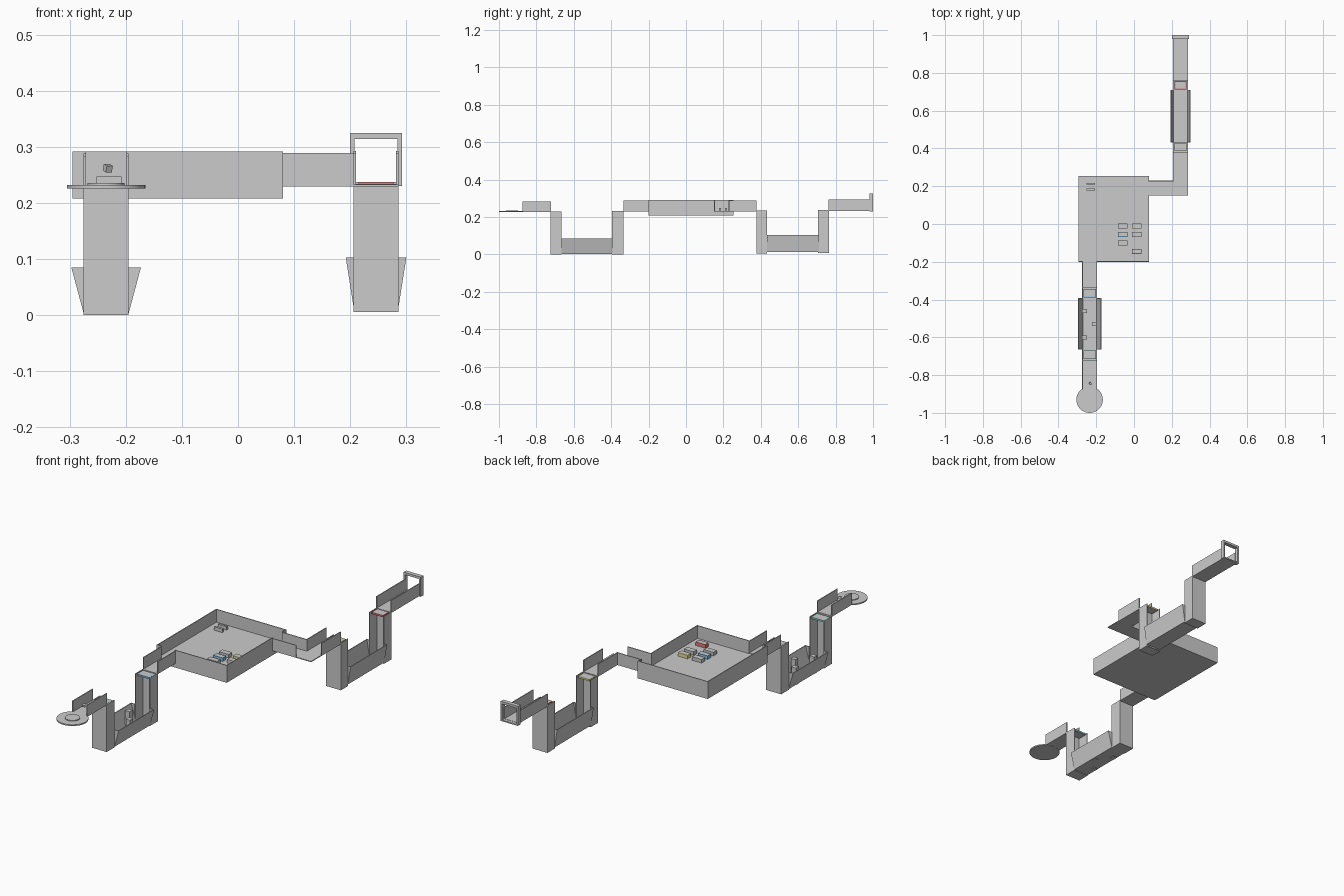
import bpy, bmesh
from mathutils import Matrix, Vector

if "Cube" in bpy.data.objects:
    bpy.data.objects.remove(bpy.data.objects["Cube"])

T = 0.004  # sheet thickness


def box_into(bm, x0, x1, y0, y1, z0, z1):
    c = Vector(((x0 + x1) / 2, (y0 + y1) / 2, (z0 + z1) / 2))
    m = Matrix.Translation(c) @ Matrix.Diagonal((x1 - x0, y1 - y0, z1 - z0, 1))
    bmesh.ops.create_cube(bm, size=1, matrix=m)


def prism_into(bm, profile, y0, y1):
    """Extrude an (x, z) profile along y."""
    f = bm.faces.new([bm.verts.new((x, y0, z)) for x, z in profile])
    r = bmesh.ops.extrude_face_region(bm, geom=[f])
    bmesh.ops.translate(bm, vec=(0, y1 - y0, 0),
                        verts=[v for v in r["geom"] if isinstance(v, bmesh.types.BMVert)])


def finish(bm, name, color=None):
    bmesh.ops.recalc_face_normals(bm, faces=bm.faces)
    me = bpy.data.meshes.new(name)
    bm.to_mesh(me)
    bm.free()
    ob = bpy.data.objects.new(name, me)
    bpy.context.collection.objects.link(ob)
    if color:
        mat = bpy.data.materials.get(color[0]) or bpy.data.materials.new(color[0])
        mat.diffuse_color = color[1]
        mat.use_nodes = True
        mat.node_tree.nodes["Principled BSDF"].inputs["Base Color"].default_value = mat.diffuse_color
        me.materials.append(mat)
    return ob


def boxes(name, items, color=None):
    bm = bmesh.new()
    for b in items:
        box_into(bm, *b)
    return finish(bm, name, color)


RED = ("red", (0.75, 0.2, 0.2, 1))
BLUE = ("blue", (0.25, 0.55, 0.8, 1))
YELLOW = ("yellow", (0.8, 0.75, 0.3, 1))
TEAL = ("teal", (0.3, 0.65, 0.6, 1))


def channel_y(name, x0, x1, y0, y1, z0, z1):
    """Open-topped channel running along y."""
    boxes(name, [(x0, x1, y0, y1, z0, z0 + T), (x0, x0 + T, y0, y1, z0, z1),
                 (x1 - T, x1, y0, y1, z0, z1)])


def shaft(name, x0, x1, y0, y1, z0, z1, back):
    """Vertical channel: closed at the outer side (back = -1 or 1), open to the trough."""
    yb = (y0, y0 + T) if back < 0 else (y1 - T, y1)
    boxes(name, [(x0, x1, y0, y1, z0, z0 + T), (x0, x0 + T, y0, y1, z0, z1),
                 (x1 - T, x1, y0, y1, z0, z1), (x0, x1, *yb, z0, z1)])


def trough(name, x0, x1, flare, y0, y1, z0, z1):
    """Trough with outward leaning walls and triangular end webs."""
    bm = bmesh.new()
    prism_into(bm, [(x0, z0), (x1, z0), (x1 + flare, z1), (x1 + flare - T, z1),
                    (x1 - T, z0 + T), (x0 + T, z0 + T), (x0 - flare + T, z1),
                    (x0 - flare, z1)], y0, y1)
    for ya in (y0, y1 - T):
        prism_into(bm, [(x0, z0), (x0, z1), (x0 - flare, z1)], ya, ya + T)
        prism_into(bm, [(x1, z0), (x1, z1), (x1 + flare, z1)], ya, ya + T)
    finish(bm, name)


def plate(name, x, y, w, d, z0, z1, color):
    """Small block: coloured rim around a grey core."""
    t, a, b = 0.004, w / 2, d / 2
    if color:
        boxes(name + "_rim", [(x - a, x + a, y - b, y - b + t, z0, z1),
                              (x - a, x + a, y + b - t, y + b, z0, z1),
                              (x - a, x - a + t, y - b + t, y + b - t, z0, z1),
                              (x + a - t, x + a, y - b + t, y + b - t, z0, z1)], color)
        a, b = a - t, b - t
    boxes(name, [(x - a, x + a, y - b, y + b, z0, z1)])


# central tray: raised floor, thin walls with gaps at both channels
TX0, TX1, TY0, TY1, Z0, Z1, ZF = -0.295, 0.08, -0.20, 0.255, 0.208, 0.292, 0.230
boxes("tray", [
    (TX0, TX1, TY0, TY1, Z0, ZF),
    (TX0, TX0 + T, TY0, TY1, ZF, Z1),
    (TX0, TX1, TY1 - T, TY1, ZF, Z1),
    (TX0, -0.271, TY0, TY0 + T, ZF, Z1), (-0.199, TX1, TY0, TY0 + T, ZF, Z1),
    (TX1 - T, TX1, TY0, 0.154, ZF, Z1), (TX1 - T, TX1, 0.226, TY1, ZF, Z1)])

# blocks lying in the tray
bricks = [(-0.06, -0.01, None), (0.015, -0.01, YELLOW), (-0.06, -0.055, BLUE),
          (0.015, -0.055, None), (-0.06, -0.10, None), (0.015, -0.145, RED)]
for i, (x, y, c) in enumerate(bricks):
    plate(f"tray_block_{i}", x, y, 0.052, 0.026, ZF, 0.247, c)
for y in (0.213, 0.182):
    plate("tray_rail", -0.23, y, 0.045, 0.01, ZF, 0.247, None)

# front run: channel, shaft, trough, shaft, channel, disc
FX0, FX1 = -0.275, -0.195
channel_y("front_inner_channel", FX0, FX1, -0.335, -0.20, 0.228, 0.288)
shaft("front_inner_shaft", FX0, FX1, -0.395, -0.335, 0.0, 0.232, 1)
trough("front_trough", FX0, FX1, 0.022, -0.665, -0.393, 0.003, 0.085)
shaft("front_outer_shaft", FX0, FX1, -0.725, -0.665, 0.0, 0.229, -1)
channel_y("front_outer_channel", FX0, FX1, -0.875, -0.722, 0.227, 0.284)
for i, (x, y) in enumerate([(-0.262, -0.46), (-0.21, -0.53), (-0.262, -0.60)]):
    boxes(f"trough_post_{i}", [(x - 0.012, x + 0.012, y - 0.011, y + 0.011, 0.001, 0.083)])
plate("front_inner_shaft_plate", -0.235, -0.366, 0.066, 0.046, 0.222, 0.230, BLUE)
plate("front_outer_shaft_plate", -0.235, -0.692, 0.066, 0.046, 0.219, 0.227, TEAL)

# end disc with a low raised centre
for name, r, z0, z1 in (("end_disc", 0.07, 0.226, 0.232), ("disc_centre", 0.033, 0.232, 0.236)):
    bm = bmesh.new()
    bmesh.ops.create_cone(bm, cap_ends=True, segments=48, radius1=r, radius2=r, depth=z1 - z0,
                          matrix=Matrix.Translation((-0.235, -0.93, (z0 + z1) / 2)))
    finish(bm, name)
    bpy.context.view_layer.objects.active = bpy.data.objects[name]
    bpy.data.objects[name].select_set(True)
    bpy.ops.object.shade_smooth_by_angle()
    bpy.data.objects[name].select_set(False)

# small tilted cube above the outer channel
bm = bmesh.new()
bmesh.ops.create_cube(bm, size=0.012, matrix=Matrix.Translation((-0.232, -0.845, 0.262))
                      @ Matrix.Rotation(0.5, 4, "Z") @ Matrix.Rotation(0.3, 4, "X"))
finish(bm, "small_cube")

# rear run: elbow channel, shaft, trough, shaft, channel, frame
RX0, RX1 = 0.206, 0.286
boxes("elbow_channel", [
    (TX1, RX1, 0.15, 0.23, 0.229, 0.229 + T),
    (TX1, RX0, 0.15, 0.15 + T, 0.229, 0.289),
    (TX1, RX0 + T, 0.23 - T, 0.23, 0.229, 0.289)])
channel_y("rear_inner_channel", RX0, RX1, 0.23, 0.378, 0.229, 0.289)
shaft("rear_inner_shaft", RX0, RX1, 0.378, 0.434, 0.006, 0.234, -1)
trough("rear_trough", RX0, RX1, 0.014, 0.432, 0.71, 0.014, 0.103)
shaft("rear_outer_shaft", RX0, RX1, 0.707, 0.765, 0.008, 0.237, 1)
channel_y("rear_outer_channel", RX0, RX1, 0.762, 0.985, 0.233, 0.293)
plate("rear_inner_shaft_plate", 0.246, 0.408, 0.062, 0.044, 0.224, 0.232, YELLOW)
plate("rear_outer_shaft_plate", 0.246, 0.735, 0.062, 0.044, 0.229, 0.237, RED)

# square end frame
boxes("end_frame", [
    (0.200, 0.208, 0.98, 1.0, 0.230, 0.325), (0.284, 0.292, 0.98, 1.0, 0.230, 0.325),
    (0.208, 0.284, 0.98, 1.0, 0.314, 0.325), (0.208, 0.284, 0.98, 1.0, 0.230, 0.236)])
